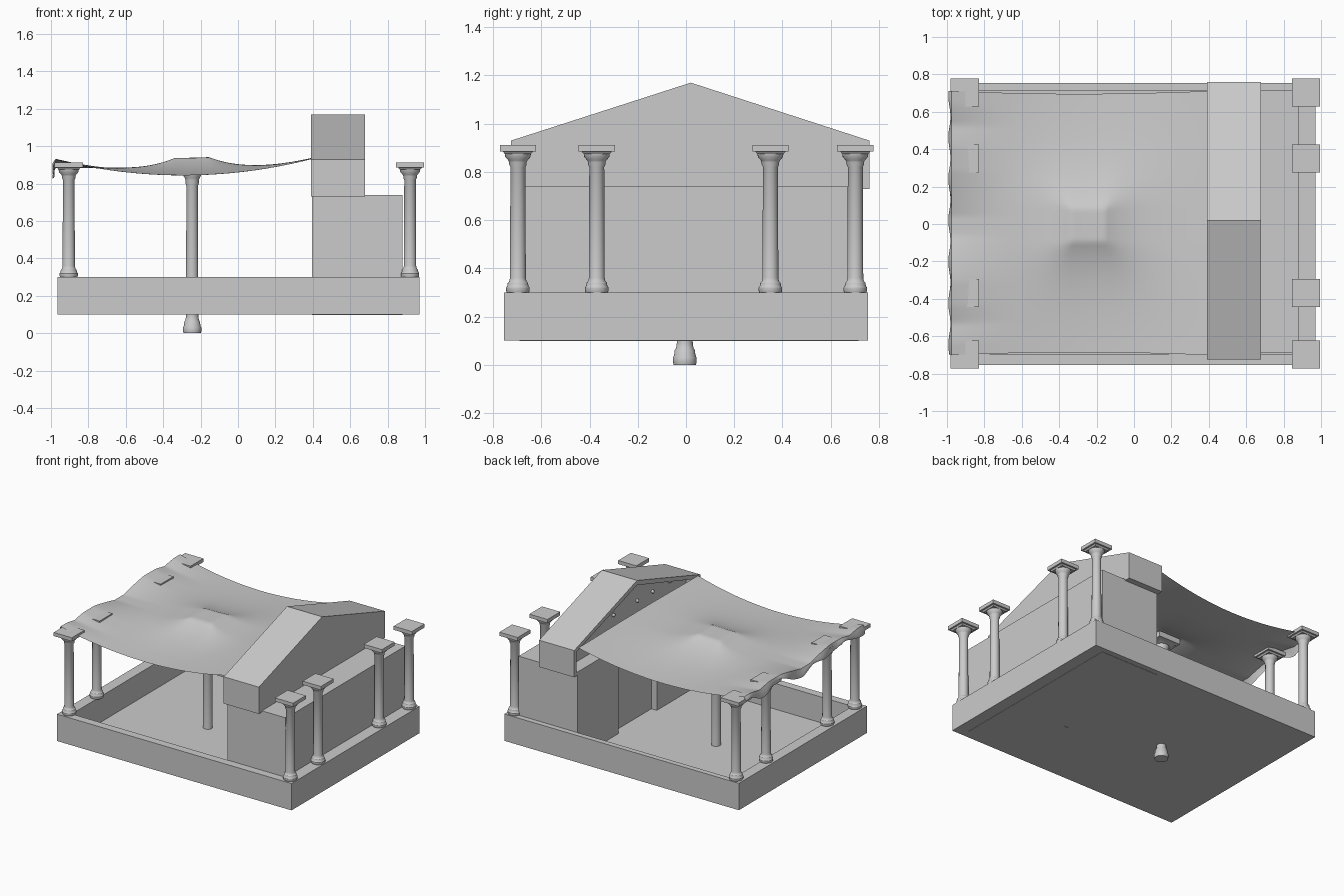
import bpy, bmesh, math, random

if "Cube" in bpy.data.objects:
    bpy.data.objects.remove(bpy.data.objects["Cube"])
random.seed(4)


def finish(name, bm, smooth=False):
    bmesh.ops.recalc_face_normals(bm, faces=bm.faces)
    me = bpy.data.meshes.new(name)
    bm.to_mesh(me)
    bm.free()
    ob = bpy.data.objects.new(name, me)
    bpy.context.collection.objects.link(ob)
    if smooth:
        bpy.ops.object.select_all(action='DESELECT')
        ob.select_set(True)
        bpy.context.view_layer.objects.active = ob
        bpy.ops.object.shade_smooth_by_angle(angle=math.radians(35))
    return ob


def prism_x(bm, outline, x0, x1):
    """Extrude a (y, z) outline along x and return its face at x0."""
    front = bm.faces.new([bm.verts.new((x0, y, z)) for y, z in outline])
    back = [bm.verts.new((x1, y, z)) for y, z in outline]
    n = len(outline)
    for i in range(n):
        j = (i + 1) % n
        bm.faces.new((front.verts[i], front.verts[j], back[j], back[i]))
    bm.faces.new(back[::-1])
    bmesh.ops.recalc_face_normals(bm, faces=bm.faces)
    return front


def rect(y0, y1, z0, z1):
    return [(y0, z0), (y1, z0), (y1, z1), (y0, z1)]


# Base: shallow tray with a raised rim
bm = bmesh.new()
rings = []
for x0, x1, y0, y1, z in [(-.965, .97, -.755, .755, .1), (-.965, .97, -.755, .755, .3),
                          (-.885, .88, -.695, .715, .3), (-.885, .88, -.695, .715, .108)]:
    rings.append([bm.verts.new((x, y, z)) for x, y in
                  ((x0, y0), (x1, y0), (x1, y1), (x0, y1))])
for a, b in zip(rings, rings[1:]):
    for i in range(4):
        bm.faces.new((a[i], a[(i + 1) % 4], b[(i + 1) % 4], b[i]))
bm.faces.new(rings[0][::-1])
bm.faces.new(rings[-1])
finish("base_tray", bm)

# Building body with a doorway recess in the left-facing wall
bm = bmesh.new()
prism_x(bm, rect(-.69, .715, .098, .74), .44, .88)
finish("building_body", bm)
bm = bmesh.new()
prism_x(bm, [(-.69, .098), (-.22, .098), (-.22, .66), (.23, .66), (.23, .098),
             (.715, .098), (.715, .74), (-.69, .74)], .395, .44)
finish("doorway_wall", bm)

# Gable roof block with a recessed pediment
bm = bmesh.new()
face = prism_x(bm, [(-.725, .73), (.76, .73), (.76, .93), (.02, 1.17), (-.725, .93)], .39, .68)
bmesh.ops.inset_individual(bm, faces=[face], thickness=.035)
bmesh.ops.inset_individual(bm, faces=[face], thickness=0, depth=-.1)
finish("gable_roof", bm)

# Small studs in the pediment
for y in (-.5, -.3, -.12, .16, .34, .54):
    bm = bmesh.new()
    bmesh.ops.create_uvsphere(bm, u_segments=10, v_segments=6, radius=.013)
    bmesh.ops.translate(bm, verts=bm.verts, vec=(.485, y, .94))
    finish("pediment_stud", bm, True)

# Columns: lathed shaft plus stepped square cap
PROFILE = [(0, 0), (.046, 0), (.049, .008), (.049, .02), (.044, .027), (.042, .04),
           (.036, .046), (.033, .06), (.031, .52), (.036, .53), (.036, .54),
           (.04, .548), (.052, .562), (.054, .575), (0, .575)]


def column(name, x, y, z, stretch=1.0, cap=.075):
    bm = bmesh.new()
    n = 24
    rows = []
    for r, h in PROFILE:
        if r == 0:
            rows.append([bm.verts.new((x, y, z + h * stretch))] * n)
        else:
            rows.append([bm.verts.new((x + r * math.cos(k * math.tau / n),
                                       y + r * math.sin(k * math.tau / n),
                                       z + h * stretch)) for k in range(n)])
    for a, b in zip(rows, rows[1:]):
        for i in range(n):
            j = (i + 1) % n
            bm.faces.new(list(dict.fromkeys((a[i], a[j], b[j], b[i]))))
    loops = []
    for half, h in [(.055, .575), (cap - .012, .585), (cap, .585), (cap, .612)]:
        loops.append([bm.verts.new((x + sx * half, y + sy * half, z + h * stretch))
                      for sx, sy in ((-1, -1), (1, -1), (1, 1), (-1, 1))])
    for a, b in zip(loops, loops[1:]):
        for i in range(4):
            bm.faces.new((a[i], a[(i + 1) % 4], b[(i + 1) % 4], b[i]))
    bm.faces.new(loops[0][::-1])
    bm.faces.new(loops[-1])
    finish(name, bm, True)


for cx in (-.905, .92):
    for cy in (-.697, -.37, .35, .702):
        column("column", cx, cy, .3)
POLE = (-.245, -.005)
column("centre_pole", POLE[0], POLE[1], 0, 1.515, .09)

# Cloth canopy: sags between supports, lifted by the centre pole
NX, NY, HANG = 80, 80, 5
bm = bmesh.new()
grid = []
for i in range(-HANG, NX + 1):
    row = []
    for j in range(NY + 1):
        u, v = max(i, 0) / NX, j / NY
        x = -.975 + 1.365 * u
        y = -.7 + 1.41 * v
        dx, dy = max(abs(x - POLE[0]) - .09, 0), max(abs(y - POLE[1]) - .09, 0)
        z = .928 - .09 * 4 * u * (1 - u)
        z += .1 * math.exp(-math.hypot(dx, dy) / .22)
        # left edge slumps between the column caps
        gap = min(abs(y - c) for c in (-.697, -.37, .35, .702))
        z -= .05 * min(max(gap - .06, 0) / .25, 1) ** 1.2 * max(0, 1 - u / .3) ** 2
        # side edges pull inward with the sag
        y *= 1 - .02 * math.sin(math.pi * u)
        if i < 0:
            t = -i / HANG
            x -= .012 * math.sin(t * math.pi / 2) + .006 * t * math.sin(v * 40)
            z -= t * (.045 + .02 * math.sin(v * 23 + 1))
        row.append(bm.verts.new((x, y, z)))
    grid.append(row)
for a, b in zip(grid, grid[1:]):
    for j in range(NY):
        bm.faces.new((a[j], b[j], b[j + 1], a[j + 1]))
finish("cloth_canopy", bm, True)
